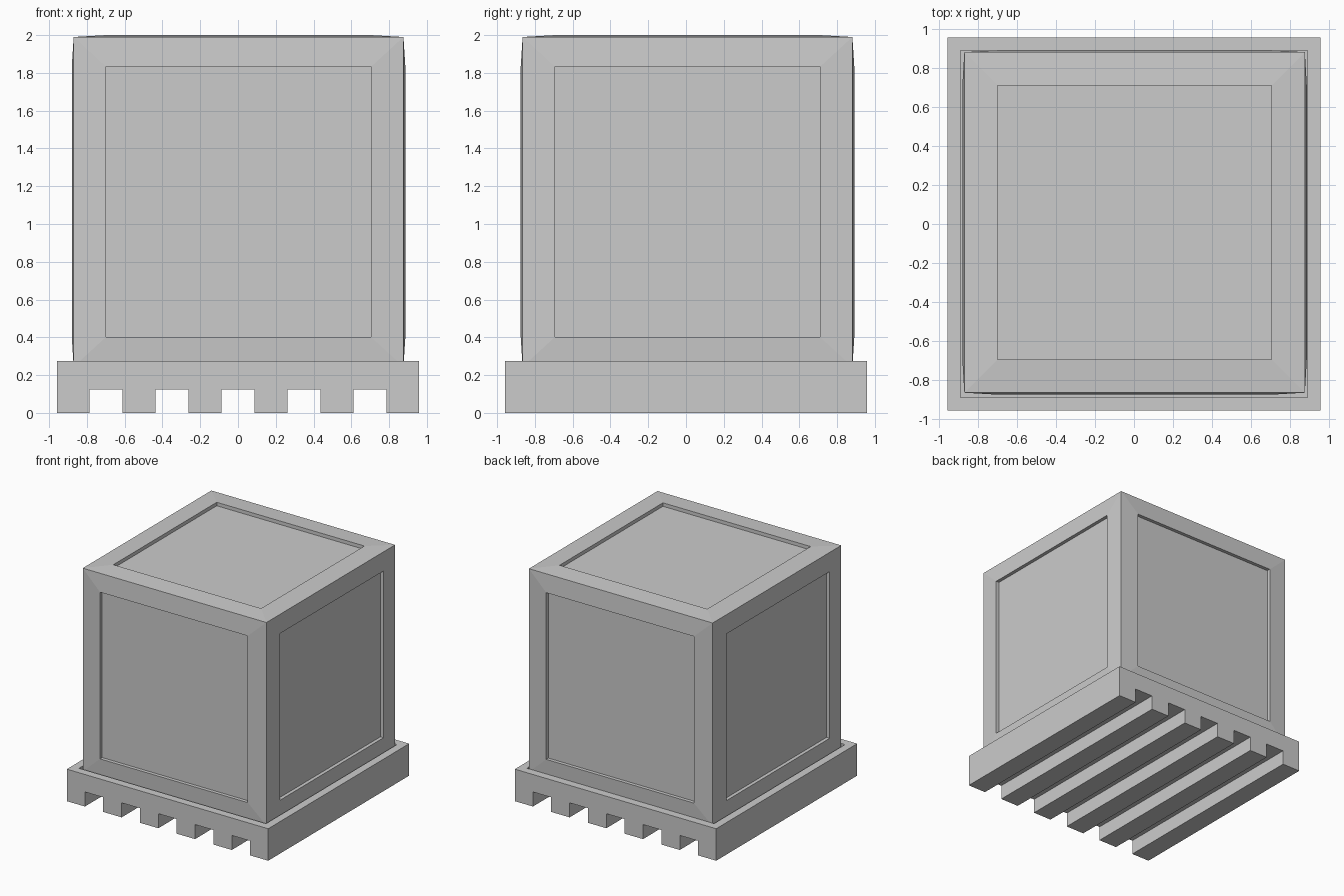
import bpy, bmesh
from mathutils import Vector, Matrix

if "Cube" in bpy.data.objects:
    bpy.data.objects.remove(bpy.data.objects["Cube"])


def finish(bm, name):
    bmesh.ops.recalc_face_normals(bm, faces=bm.faces)
    mesh = bpy.data.meshes.new(name)
    bm.to_mesh(mesh)
    bm.free()
    obj = bpy.data.objects.new(name, mesh)
    bpy.context.collection.objects.link(obj)
    return obj


def inset(bm, faces, thickness, depth):
    bmesh.ops.inset_individual(bm, faces=faces, thickness=thickness,
                               depth=depth, use_even_offset=True)


# Pallet: slotted profile extruded front to back, with a shallow tray on top
half, top, slot_top = 0.957, 0.275, 0.125
profile = [(half, 0), (half, top), (-half, top), (-half, 0)]
for centre in (-0.698, -0.349, 0, 0.349, 0.698):
    a, b = centre - 0.087, centre + 0.087
    profile += [(a, 0), (a, slot_top), (b, slot_top), (b, 0)]
bm = bmesh.new()
face = bm.faces.new([bm.verts.new((x, -half, z)) for x, z in profile])
ext = bmesh.ops.extrude_face_region(bm, geom=[face])
bmesh.ops.translate(bm, vec=(0, 2 * half, 0),
                    verts=[v for v in ext["geom"] if isinstance(v, bmesh.types.BMVert)])
bmesh.ops.recalc_face_normals(bm, faces=bm.faces)
deck = [f for f in bm.faces if all(v.co.z > top - 0.001 for v in f.verts)]
inset(bm, deck, 0.068, 0)
inset(bm, deck, 0, -0.04)
finish(bm, "pallet")

# Crate: cube with slightly swollen frames and a sunken panel on every side
bm = bmesh.new()
bmesh.ops.create_cube(bm, size=1.746)
panels = list(bm.faces)
inset(bm, panels, 0.171, 0.010)
inset(bm, panels, 0, -0.03)
for v in bm.verts:
    if abs(v.co.z) < 0.75:
        v.co.z *= 1.02
bmesh.ops.translate(bm, verts=bm.verts, vec=(0.003, 0.008, 1.117))
finish(bm, "crate")
